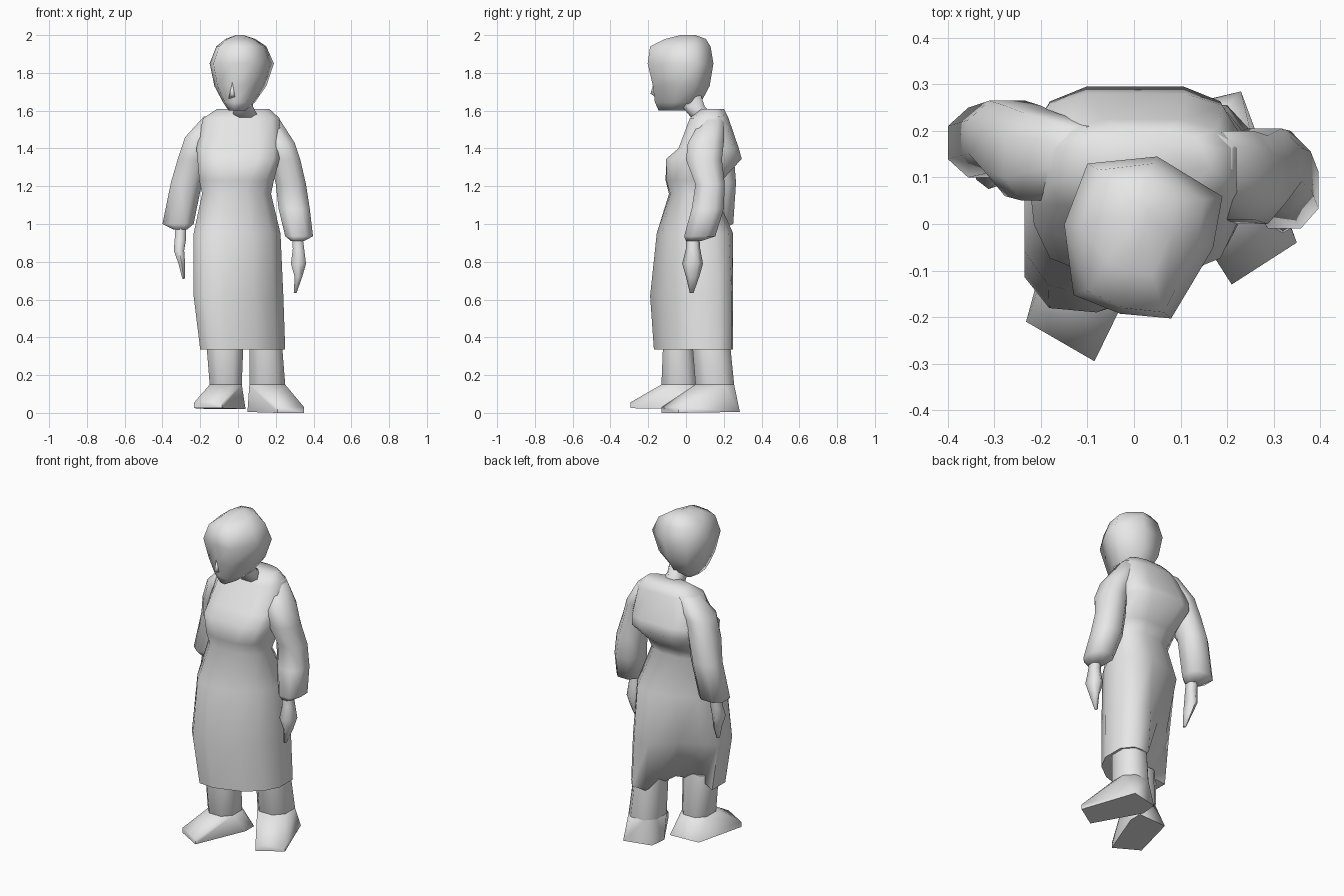
import bpy, bmesh, math

cube = bpy.data.objects.get("Cube")
if cube:
    bpy.data.objects.remove(cube, do_unlink=True)

grey = bpy.data.materials.new("plain grey")
grey.use_nodes = True
grey.diffuse_color = (0.8, 0.8, 0.8, 1)
grey.node_tree.nodes["Principled BSDF"].inputs["Base Color"].default_value = (0.8, 0.8, 0.8, 1)


def finish(name, bm, angle=75):
    bmesh.ops.recalc_face_normals(bm, faces=bm.faces[:])
    mesh = bpy.data.meshes.new(name)
    bm.to_mesh(mesh)
    bm.free()
    mesh.materials.append(grey)
    obj = bpy.data.objects.new(name, mesh)
    bpy.context.collection.objects.link(obj)
    bpy.ops.object.select_all(action="DESELECT")
    obj.select_set(True)
    bpy.context.view_layer.objects.active = obj
    bpy.ops.object.shade_smooth_by_angle(angle=math.radians(angle))


def rounded(sides, skew=0.0, power=0.85):
    """Rounded square outline, sheared by skew."""
    pts = []
    for i in range(sides):
        a = 2 * math.pi * (i + 0.5) / sides
        c, s = math.cos(a), math.sin(a)
        x = math.copysign(abs(c) ** power, c)
        pts.append((x, math.copysign(abs(s) ** power, s) + skew * x))
    return pts


def fit(outline, box):
    """Place an outline level in the box (x0, x1, y0, y1, z)."""
    x0, x1, y0, y1, z = box
    xs, ys = zip(*outline)
    sx = (x1 - x0) / (max(xs) - min(xs))
    sy = (y1 - y0) / (max(ys) - min(ys))
    return [(x0 + (x - min(xs)) * sx, y0 + (y - min(ys)) * sy, z) for x, y in outline]


def loft_rings(name, rings):
    bm = bmesh.new()
    rings = [[bm.verts.new(p) for p in ring] for ring in rings]
    for a, b in zip(rings, rings[1:]):
        for i in range(len(a)):
            j = (i + 1) % len(a)
            bm.faces.new((a[i], a[j], b[j], b[i]))
    bm.faces.new(rings[0])
    bm.faces.new(rings[-1])
    finish(name, bm)


def loft(name, boxes, outline):
    loft_rings(name, [fit(outline, b) for b in boxes])


def hull(name, points, angle):
    bm = bmesh.new()
    for p in points:
        bm.verts.new(p)
    result = bmesh.ops.convex_hull(bm, input=bm.verts[:])
    junk = {v for v in result["geom_interior"] if isinstance(v, bmesh.types.BMVert)}
    bmesh.ops.delete(bm, geom=list(junk), context="VERTS")
    finish(name, bm, angle)


def robe_ring(box, skew, power, fold):
    """Robe outline whose back is pressed in between the two legs by fold."""
    pts = fit(rounded(12, skew, power), box)
    for i, dx, dy in ((3, .6, 1), (4, .3, .8)):
        x, y, z = pts[i]
        pts[i] = (x + fold * dx, y - fold * dy, z + fold * 0.2)
    return pts


octagon, hexagon = rounded(8), rounded(6)

# Long robe: hem, hips, waist, chest, shoulders
loft_rings("robe", [robe_ring(*r) for r in (
    ((-.20, .25, -.17, .25, .335), .4, .8, .15),
    ((-.235, .24, -.19, .25, .62), .4, .8, .05),
    ((-.235, .225, -.155, .25, .95), .22, .8, .01),
    ((-.19, .175, -.09, .155, 1.16), .1, .9, 0),
    ((-.205, .19, -.108, .19, 1.23), .05, .8, 0),
    ((-.215, .22, -.105, .295, 1.345), 0, .55, 0),
    ((-.22, .225, -.04, .28, 1.40), 0, .55, 0),
    ((-.185, .22, .02, .225, 1.56), 0, .7, 0),
    ((-.11, .165, .08, .20, 1.61), 0, .8, 0),
)])

# Sleeves
loft("left_sleeve", [
    (.06, .21, .09, .20, 1.57),
    (.14, .30, .01, .20, 1.43),
    (.17, .33, .0, .19, 1.34),
    (.20, .36, .05, .205, 1.21),
    (.215, .38, .03, .20, 1.08),
    (.25, .397, -.01, .155, .935),
    (.28, .35, .0, .08, .91),
], octagon)
loft("right_sleeve", [
    (-.18, -.05, .09, .21, 1.57),
    (-.28, -.13, .05, .24, 1.46),
    (-.32, -.16, .06, .255, 1.34),
    (-.355, -.19, .11, .265, 1.22),
    (-.40, -.235, .10, .25, 1.0),
    (-.34, -.27, .11, .18, .97),
], octagon)

# Hands
loft("left_hand", [
    (.285, .34, .0, .07, .95),
    (.29, .35, .0, .075, .87),
    (.28, .36, -.02, .09, .79),
    (.30, .34, .0, .07, .72),
    (.295, .31, .02, .04, .635),
], hexagon)
loft("right_hand", [
    (-.33, -.275, .11, .18, 1.0),
    (-.335, -.275, .10, .17, .92),
    (-.34, -.285, .075, .17, .86),
    (-.315, -.28, .08, .15, .79),
    (-.295, -.282, .085, .11, .71),
], hexagon)

# Legs and feet: a tapering leg over a wedge that ends in a square toe
left_ankle = (.06, .25, .05, .255, .15)
right_ankle = (-.15, .02, -.13, .06, .15)
loft("left_leg", [(.06, .23, .03, .23, .40), left_ankle, (.08, .23, .08, .25, .08)], octagon)
loft("right_leg", [(-.17, .03, -.12, .03, .40), right_ankle, (-.12, .0, -.09, .04, .08)], octagon)


def foot(name, toe, heel, ankle, sole):
    points = fit(octagon, ankle)
    points += [(x, y, z) for x, y in toe for z in (sole, sole + .03)]
    points += [(x, y, .02 if sole else .005) for x, y in heel]
    hull(name, points, 75)


foot("left_foot", [(.35, -.04), (.21, -.13)],
     [(.05, .14), (.06, .245), (.23, .285)], left_ankle, 0)
foot("right_foot", [(-.232, -.21), (-.085, -.295)],
     [(.04, .02), (.04, .10), (-.15, .09)], right_ankle, .025)

# Neck, leaning forward into the head
loft("neck", [
    (-.03, .11, .03, .17, 1.56),
    (-.02, .08, -.02, .10, 1.62),
    (-.02, .08, -.06, .08, 1.68),
], octagon)

# Head, turned a little to its right, with the left cheek cut back
skull = [(.19, .06), (.05, .145), (-.10, .13), (-.15, .0),
         (-.13, -.15), (-.03, -.19), (.08, -.20), (.17, -.05)]
loft("head", [
    (-.05, .04, -.145, .02, 1.60),
    (-.08, .09, -.165, .08, 1.645),
    (-.125, .15, -.175, .125, 1.73),
    (-.15, .19, -.203, .145, 1.85),
    (-.115, .15, -.19, .13, 1.94),
    (-.065, .09, -.11, .105, 1.98),
    (-.01, .03, -.03, .05, 2.0),
], skull)

# Nose
hull("nose", [(-.05, -.15, 1.665), (-.01, -.15, 1.665), (-.03, -.188, 1.69),
              (-.03, -.17, 1.75), (-.03, -.13, 1.70)], 180)
